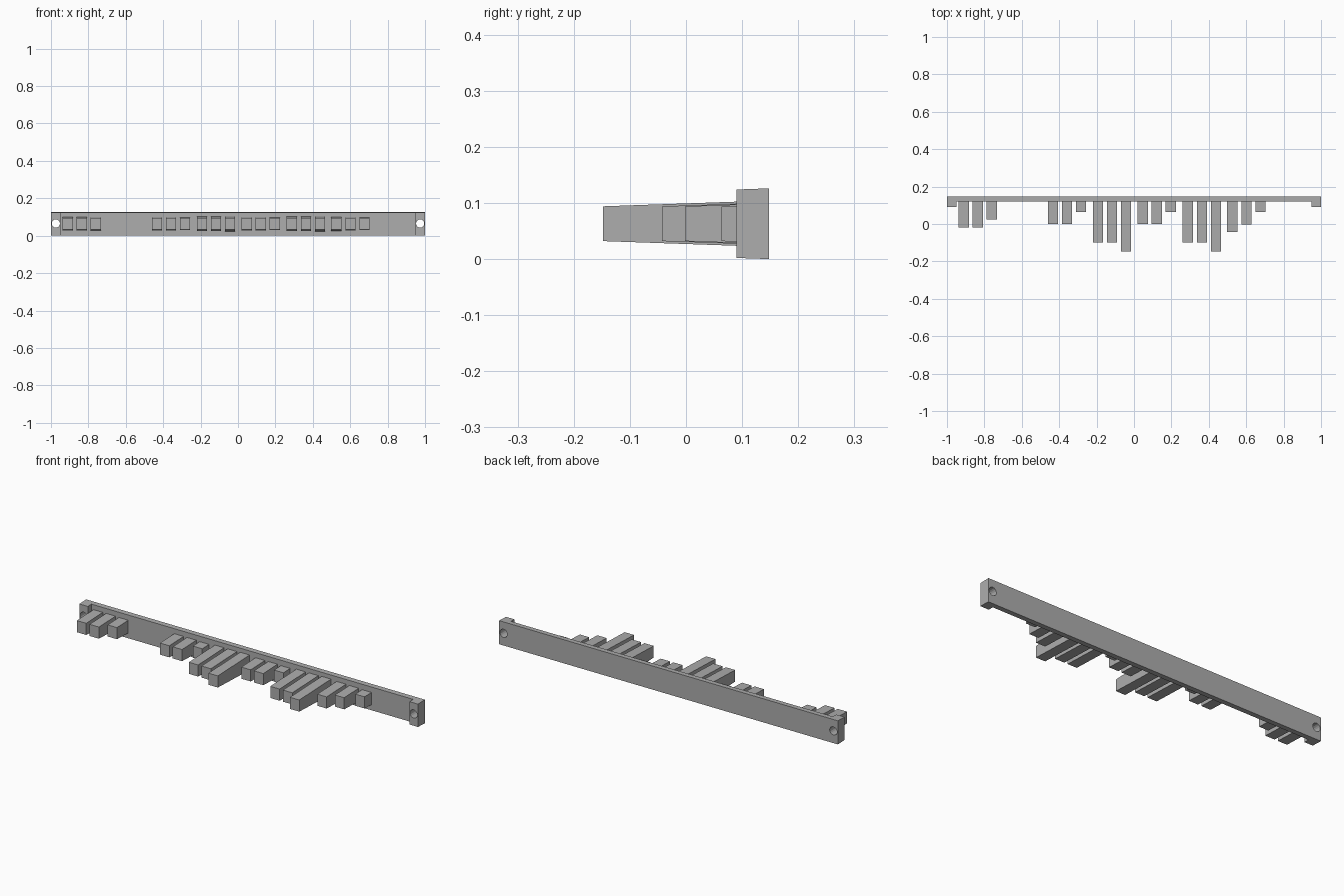
import bpy
import bmesh
import math

cube = bpy.data.objects.get("Cube")
if cube:
    bpy.data.objects.remove(cube)

MID = 0.063                           # centre height of the bar
DRAFT = math.tan(math.radians(2))     # moulding taper on top and bottom
BACK, FACE, LIP, TIP = 0.148, 0.12, 0.09, -0.148

grey = bpy.data.materials.new("plain grey")
grey.use_nodes = True
grey.diffuse_color = (0.42, 0.42, 0.42, 1)
grey.node_tree.nodes["Principled BSDF"].inputs["Base Color"].default_value = grey.diffuse_color


def drafted_prism(name, outline, half_height):
    """Plan outline raised symmetrically about MID; half_height depends on y."""
    bm = bmesh.new()
    low = [bm.verts.new((x, y, MID - half_height(y))) for x, y in outline]
    high = [bm.verts.new((x, y, MID + half_height(y))) for x, y in outline]
    bm.faces.new(low[::-1])
    bm.faces.new(high)
    for i in range(len(outline)):
        j = (i + 1) % len(outline)
        bm.faces.new((low[i], low[j], high[j], high[i]))
    bmesh.ops.recalc_face_normals(bm, faces=bm.faces)
    mesh = bpy.data.meshes.new(name)
    bm.to_mesh(mesh)
    bm.free()
    mesh.materials.append(grey)
    obj = bpy.data.objects.new(name, mesh)
    bpy.context.collection.objects.link(obj)
    return obj


# Back bar with a raised block at each end
half = [(0.95, FACE), (0.95, LIP), (1, LIP), (1, BACK)]
outline = half + [(-x, y) for x, y in reversed(half)]
bar = drafted_prism("back_bar", outline, lambda y: MID - DRAFT * (BACK - y))

# Screw holes through the end blocks
for side, label in ((1, "left"), (-1, "right")):
    bpy.ops.mesh.primitive_cylinder_add(vertices=16, radius=0.022, depth=0.3,
                                        location=(side * 0.974, FACE, MID + 0.002),
                                        rotation=(math.pi / 2, 0, 0))
    cutter = bpy.context.object
    cutter.name = label + "_hole_cutter"
    cutter.hide_render = True
    cutter.hide_set(True)
    cutter.data.materials.append(grey)
    cut = bar.modifiers.new(label + "_hole", "BOOLEAN")
    cut.operation = "DIFFERENCE"
    cut.solver = "EXACT"
    cut.object = cutter

# Groups of three teeth: first centre, then how far forward each tip reaches
groups = [
    (-0.91, (-0.02, -0.02, 0.025)),
    (-0.433, (0, 0, 0.063)),
    (-0.193, (-0.1, -0.1, TIP)),
    (0.047, (0, 0, 0.063)),
    (0.288, (-0.1, -0.1, TIP)),
    (0.526, (-0.043, -0.002, 0.063)),
]
W = 0.0275
for g, (start, tips) in enumerate(groups):
    for t, tip in enumerate(tips):
        x = start + t * 0.075
        drafted_prism(f"tooth_{g + 1}_{t + 1}",
                      [(x - W, tip), (x + W, tip), (x + W, FACE + 0.002), (x - W, FACE + 0.002)],
                      lambda y: 0.031 + DRAFT * (y - tip))
